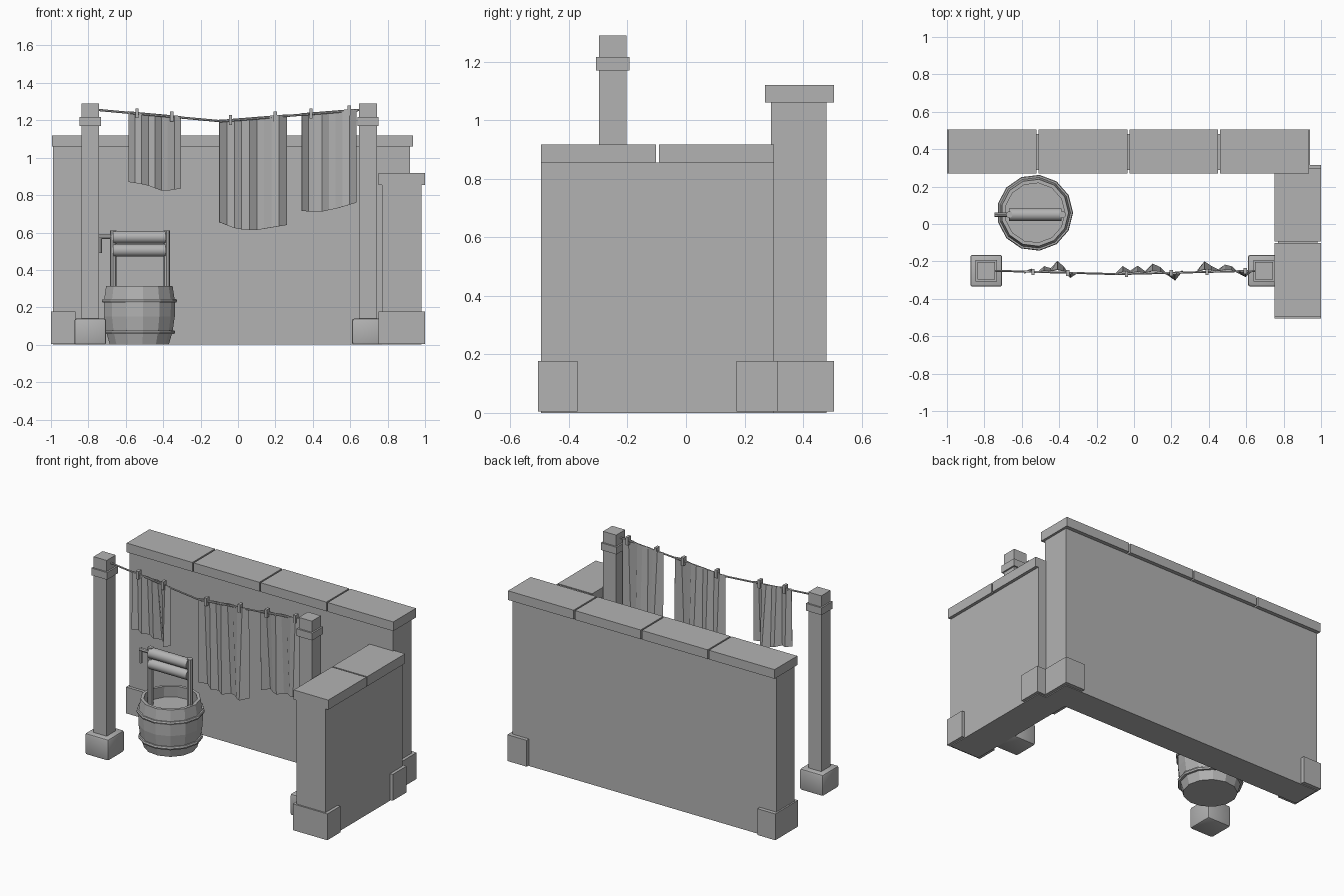
import bpy, bmesh, math
from mathutils import Vector

cube = bpy.data.objects.get("Cube")
if cube:
    bpy.data.objects.remove(cube, do_unlink=True)

grey = bpy.data.materials.new("plain_grey")
grey.use_nodes = True
COLOR = (0.45, 0.45, 0.45, 1)
grey.diffuse_color = COLOR
grey.node_tree.nodes["Principled BSDF"].inputs["Base Color"].default_value = COLOR


def finish(name, bm, smooth=False):
    mesh = bpy.data.meshes.new(name)
    bm.to_mesh(mesh)
    bm.free()
    mesh.materials.append(grey)
    obj = bpy.data.objects.new(name, mesh)
    bpy.context.collection.objects.link(obj)
    if smooth:
        for o in bpy.context.selected_objects:
            o.select_set(False)
        obj.select_set(True)
        bpy.context.view_layer.objects.active = obj
        bpy.ops.object.shade_smooth_by_angle(angle=math.radians(40))
    return obj


def box(name, x, y, z, bevel=0):
    bm = bmesh.new()
    bmesh.ops.create_cube(bm, size=1)
    for v in bm.verts:
        v.co = [r[0] if c < 0 else r[1] for c, r in zip(v.co, (x, y, z))]
    if bevel:
        bmesh.ops.bevel(bm, geom=bm.edges[:], offset=bevel, segments=2,
                        profile=0.5, affect='EDGES')
    return finish(name, bm, bool(bevel))


def rod(name, a, b, radius, sides=8):
    a, b = Vector(a), Vector(b)
    bm = bmesh.new()
    bmesh.ops.create_cone(bm, cap_ends=True, segments=sides, radius1=radius,
                          radius2=radius, depth=(b - a).length)
    turn = (b - a).to_track_quat('Z', 'Y')
    for v in bm.verts:
        v.co = turn @ v.co + (a + b) / 2
    return finish(name, bm, sides > 6)


def lathe(name, profile, center, sides=13, closed=False):
    """Revolve (radius, height) points around a vertical axis."""
    bm = bmesh.new()
    rings = []
    for r, z in profile:
        rings.append([bm.verts.new((center[0] + r * math.cos(math.tau * i / sides),
                                    center[1] + r * math.sin(math.tau * i / sides), z))
                      for i in range(sides)])
    pairs = list(zip(rings, rings[1:]))
    if closed:
        pairs.append((rings[-1], rings[0]))
    else:
        bm.faces.new(rings[0])
        bm.faces.new(rings[-1])
    for lo, hi in pairs:
        for i in range(sides):
            j = (i + 1) % sides
            bm.faces.new((lo[i], lo[j], hi[j], hi[i]))
    bmesh.ops.recalc_face_normals(bm, faces=bm.faces[:])
    return finish(name, bm)


# Walls
box("back_wall", (-0.99, 0.92), (0.29, 0.48), (0, 1.06))
box("side_wall", (0.77, 0.98), (-0.495, 0.3), (0, 0.855))

# Coping slabs with narrow gaps
for i in range(4):
    left = -0.995 + i * 0.485
    box(f"back_coping_{i + 1}", (left, left + 0.475), (0.27, 0.505), (1.06, 1.12))
for i in range(2):
    near = -0.495 + i * 0.402
    box(f"side_coping_{i + 1}", (0.75, 1), (near, near + 0.393), (0.855, 0.918))

# Corner footings
FOOT = (0.005, 0.177)
box("left_corner_footing", (-1, -0.87), (0.27, 0.505), FOOT)
box("right_corner_footing", (0.8, 0.94), (0.27, 0.505), FOOT)
box("front_corner_footing", (0.75, 1), (-0.505, -0.37), FOOT)
box("inner_corner_footing", (0.75, 1), (0.172, 0.315), FOOT)


# Clothesline posts
def square(name, cx, half, z, bevel=0):
    box(name, (cx - half, cx + half), (-0.25 - half, -0.25 + half), z, bevel)


for side, cx in (("right", -0.79), ("left", 0.695)):
    square(side + "_post", cx, 0.047, (0.1, 1.29))
    square(side + "_post_base", cx, 0.085, (0, 0.14), 0.012)
    square(side + "_post_collar", cx, 0.057, (1.17, 1.217))

# Sagging line
ENDS = [(-0.745, -0.25, 1.255), (-0.09, -0.268, 1.195), (0.65, -0.25, 1.255)]
for i in range(2):
    rod(f"line_{i + 1}", ENDS[i], ENDS[i + 1], 0.006, 6)


def line_point(x):
    a, b = (ENDS[0], ENDS[1]) if x < ENDS[1][0] else (ENDS[1], ENDS[2])
    return Vector(a).lerp(Vector(b), (x - a[0]) / (b[0] - a[0]))


# Hanging cloths: folds run from shallow at the line to deep at the hem
def cloth(name, x0, x1, hem, folds):
    bm = bmesh.new()
    n = len(folds) - 1
    rows = [[], []]
    for i, depth in enumerate(folds):
        t = i / n
        p = line_point(x0 + (x1 - x0) * t)
        k = t * (len(hem) - 1)
        j = min(int(k), len(hem) - 2)
        low = hem[j] + (hem[j + 1] - hem[j]) * (k - j)
        rows[0].append(bm.verts.new((p.x, p.y + depth * 0.25, p.z + 0.008)))
        rows[1].append(bm.verts.new((p.x, p.y + depth, low)))
    for i in range(n):
        bm.faces.new((rows[0][i], rows[1][i], rows[1][i + 1], rows[0][i + 1]))
    obj = finish(name, bm)
    mod = obj.modifiers.new("thickness", 'SOLIDIFY')
    mod.thickness = 0.004
    mod.offset = 0


cloth("small_cloth", -0.585, -0.305, (0.87, 0.855, 0.82, 0.835),
      (-0.01, 0.015, -0.005, 0.03, 0.02, 0.06, 0.03, -0.025, 0))
cloth("large_cloth", -0.1, 0.26, (0.655, 0.62, 0.61, 0.625, 0.64),
      (0, 0.04, 0.015, 0.04, 0.01, 0.05, 0.03, -0.01, -0.04, 0.01))
cloth("medium_cloth", 0.34, 0.633, (0.715, 0.71, 0.73, 0.76),
      (0.01, 0.055, 0.03, 0.01, 0.035, 0.025, -0.01, -0.03, 0))

# Clothes pegs
for i, x in enumerate((-0.54, -0.355, -0.04, 0.2, 0.39, 0.595)):
    p = line_point(x)
    box(f"peg_{i + 1}", (x - 0.009, x + 0.009), (p.y - 0.016, p.y + 0.016),
        (p.z - 0.025, p.z + 0.028))

# Staved tub with recessed surface and hoops
TUB = (-0.53, 0.06)
lathe("tub", [(0.16, 0), (0.18, 0.07), (0.192, 0.15), (0.193, 0.23), (0.18, 0.315),
              (0.16, 0.315), (0.168, 0.24)], TUB)
for name, z, r in (("lower_hoop", 0.067, 0.19), ("upper_hoop", 0.235, 0.2)):
    lathe(name, [(r - 0.02, z - 0.01), (r, z - 0.01), (r + 0.004, z),
                 (r, z + 0.01), (r - 0.02, z + 0.01)], TUB, closed=True)

# Winding frame
Y = 0.05
for side, x in (("right", -0.667), ("left", -0.381)):
    rod(side + "_winch_upright", (x, Y, 0.2), (x, Y, 0.612), 0.018)
for name, z in (("upper_roller", 0.575), ("lower_roller", 0.505)):
    rod(name, (-0.668, Y, z), (-0.388, Y, z), 0.034, 12)
rod("crank_axle", (-0.745, Y, 0.577), (-0.66, Y, 0.577), 0.012)
rod("crank_handle", (-0.737, Y, 0.49), (-0.737, Y, 0.588), 0.009)
